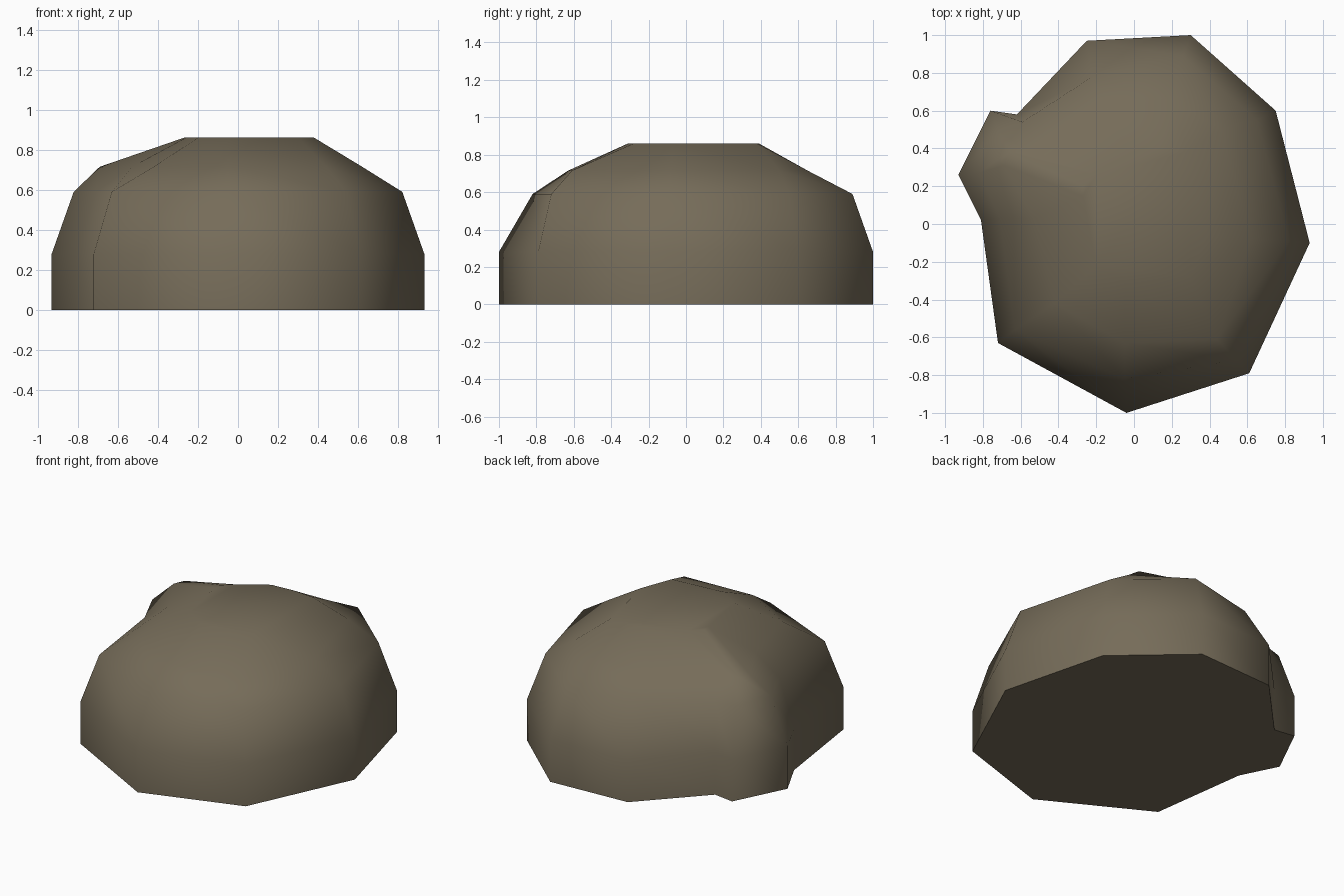
import bpy, bmesh, math

if "Cube" in bpy.data.objects:
    bpy.data.objects.remove(bpy.data.objects["Cube"])

# Stone colour
mat = bpy.data.materials.new("brown_stone")
mat.diffuse_color = (0.18, 0.15, 0.10, 1)
mat.use_nodes = True
mat.node_tree.nodes["Principled BSDF"].inputs["Base Color"].default_value = mat.diffuse_color

# Irregular outline rings: straight foot, shoulder, upper slope, flat crown
foot = [(-.25, .97), (.30, 1), (.75, .60), (.93, -.10), (.61, -.79), (-.04, -1),
        (-.72, -.63), (-.81, .02), (-.93, .26), (-.76, .60), (-.62, .58)]
shoulder = [(-.22, .78), (.26, .89), (.65, .55), (.82, -.09), (.54, -.72), (-.05, -.82),
            (-.63, -.56), (-.71, .03), (-.82, .27), (-.72, .50), (-.59, .54)]
slope = [(-.17, .62), (.20, .65), (.46, .50), (.62, -.08), (.44, -.61), (-.05, -.63),
         (-.42, -.42), (-.53, .03), (-.69, .31), (-.66, .38), (-.55, .37)]
crown = [(-.02, .38), (.13, .39), (.28, .38), (.38, -.07), (.30, -.28), (-.05, -.31),
         (-.20, -.22), (-.26, .05), (-.27, .15), (-.27, .20), (-.20, .26)]
levels = [(0, foot), (.28, foot), (.59, shoulder), (.715, slope), (.86, crown)]

# Boulder: skin the rings and cap both ends
bm = bmesh.new()
rings = [[bm.verts.new((x, y, z)) for x, y in pts] for z, pts in levels]
n = len(foot)
for low, high in zip(rings, rings[1:]):
    for i in range(n):
        j = (i + 1) % n
        bm.faces.new((low[i], low[j], high[j], high[i]))
bm.faces.new(rings[0])
bm.faces.new(rings[-1])
bmesh.ops.recalc_face_normals(bm, faces=bm.faces)

mesh = bpy.data.meshes.new("boulder")
bm.to_mesh(mesh)
bm.free()
mesh.materials.append(mat)
rock = bpy.data.objects.new("boulder", mesh)
bpy.context.collection.objects.link(rock)

# Smooth weathered surface with a crisp underside
bpy.context.view_layer.objects.active = rock
rock.select_set(True)
bpy.ops.object.shade_smooth_by_angle(angle=math.radians(75))
